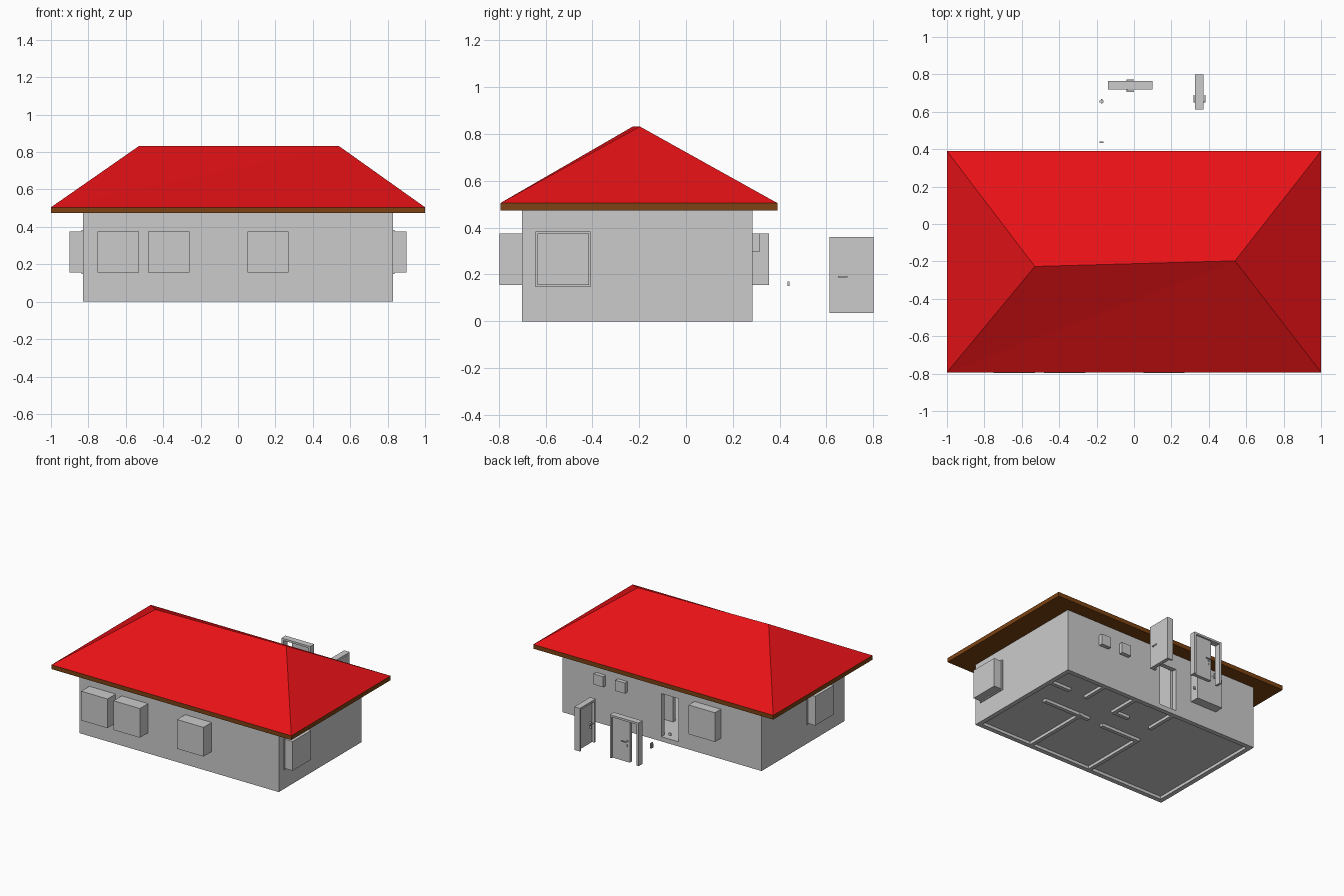
import bpy, bmesh
from math import pi
from mathutils import Matrix, Vector

if "Cube" in bpy.data.objects:
    bpy.data.objects.remove(bpy.data.objects["Cube"])


def finish(bm, name, color=None):
    bmesh.ops.recalc_face_normals(bm, faces=bm.faces)
    me = bpy.data.meshes.new(name)
    bm.to_mesh(me)
    bm.free()
    ob = bpy.data.objects.new(name, me)
    bpy.context.collection.objects.link(ob)
    if color:
        mat = bpy.data.materials.new(name + "_paint")
        mat.diffuse_color = (*color, 1)
        mat.use_nodes = True
        mat.node_tree.nodes["Principled BSDF"].inputs["Base Color"].default_value = mat.diffuse_color
        me.materials.append(mat)
    return ob


def add_box(bm, lo, hi):
    lo, hi = Vector(lo), Vector(hi)
    m = Matrix.Translation((lo + hi) / 2) @ Matrix.Diagonal((*(hi - lo), 1))
    bmesh.ops.create_cube(bm, size=1, matrix=m)


def boxes(name, parts, color=None):
    bm = bmesh.new()
    for lo, hi in parts:
        add_box(bm, lo, hi)
    return finish(bm, name, color)


def cut(target, name, lo, hi):
    cutter = boxes(name, [(lo, hi)])
    cutter.hide_render = True
    cutter.hide_viewport = True
    cutter.display_type = 'WIRE'
    mod = target.modifiers.new(name, 'BOOLEAN')
    mod.operation = 'DIFFERENCE'
    mod.solver = 'EXACT'
    mod.object = cutter


X, Y0, Y1, T, TOP = 0.83, -0.70, 0.285, 0.035, 0.475

# Outer wall shell with the entrance opening in the back wall
walls = boxes("outer_walls", [((-X, Y0, 0), (X, Y1, TOP))])
cut(walls, "room_cutter", (-X + T, Y0 + T, -0.1), (X - T, Y1 - T, 0.6))
cut(walls, "entrance_cutter", (-0.135, Y1 - 0.1, 0.035), (0.006, Y1 + 0.1, 0.36))

# Floor slab
boxes("floor", [((-X + T, Y0 + T, 0.022), (X - T, Y1 - T, 0.035))])

# Interior partitions: centre lines x0, y0, x1, y1
h = 0.014
for i, (x0, y0, x1, y1) in enumerate([
        (0.355, Y0 + T + h, 0.355, -0.15), (-0.165, Y0 + T + h, -0.165, -0.165),
        (0.645, 0.065, X - T - h, 0.065), (0.29, -0.155, 0.655, -0.155),
        (0.48, 0.07, 0.48, Y1 - T - h), (0.205, 0.03, 0.205, Y1 - T - h),
        (0.09, 0.03, 0.205, 0.03), (-0.13, 0.03, -0.13, Y1 - T - h),
        (-0.165, -0.165, 0.14, -0.165)]):
    boxes(f"partition_{i}", [((x0 - h, y0 - h, 0), (x1 + h, y1 + h, TOP))])

# Projecting window blocks
ZB, ZT = 0.155, 0.375
for i, x in enumerate((-0.75, -0.48, 0.05)):
    boxes(f"front_window_{i}", [((x, -0.797, ZB), (x + 0.22, Y0 + T, ZT))])
boxes("back_window", [((-0.49, Y1 - T, ZB), (-0.27, 0.355, ZT))])
for i, x in enumerate((0.29, 0.47)):
    boxes(f"small_back_window_{i}", [((x, Y1 - T, 0.295), (x + 0.08, 0.315, ZT))])
for side, s, a, b in (("right", 1, -0.635, -0.415), ("left", -1, -0.473, -0.255)):
    for part, out, g in (("window", 0.90, 0), ("window_surround", 0.838, 0.008)):
        xs = sorted((s * (X - T), s * out))
        boxes(f"{side}_{part}", [((xs[0], a - g, ZB - g), (xs[1], b + g, ZT + g))])

# Eave board and hipped roof
EX, EY0, EY1, EZ = 1.0, -0.793, 0.39, 0.505
boxes("eaves", [((-EX, EY0, TOP - 0.002), (EX, EY1, EZ))], (0.2, 0.055, 0.006))
bm = bmesh.new()
a, b, c, d, l, r = [bm.verts.new(p) for p in (
    (-EX, EY0, EZ), (EX, EY0, EZ), (EX, EY1, EZ), (-EX, EY1, EZ),
    (-0.53, -0.227, 0.832), (0.54, -0.197, 0.832))]
for f in ((a, b, r), (a, r, l), (b, c, r), (c, d, l), (c, l, r), (d, a, l), (a, d, c, b)):
    bm.faces.new(f)
finish(bm, "roof", (0.8, 0.006, 0.008))


def handle(name, m):
    """Lever handles on both sides; local x runs along the door, y through it."""
    bm = bmesh.new()
    bmesh.ops.create_cone(bm, cap_ends=True, segments=16, radius1=0.009, radius2=0.009,
                          depth=0.036, matrix=Matrix.Translation((0, 0, 0.19)) @ Matrix.Rotation(pi / 2, 4, 'X'))
    bmesh.ops.create_cone(bm, cap_ends=True, segments=12, radius1=0.003, radius2=0.003,
                          depth=0.064, matrix=Matrix.Translation((0, 0, 0.19)) @ Matrix.Rotation(pi / 2, 4, 'X'))
    for s in (-1, 1):
        ys = sorted((s * 0.027, s * 0.033))
        add_box(bm, (-0.003, ys[0], 0.187), (0.038, ys[1], 0.193))
    add_box(bm, (-0.002, -0.018, 0.15), (0.002, 0.018, 0.166))
    finish(bm, name, None).matrix_world = m


# Free-standing entrance door: frame with an open side light
ya, yb, z0, z1, zi = 0.718, 0.765, 0.035, 0.36, 0.345
boxes("entrance_frame", [((0.085, ya, z0), (0.10, yb, z1)), ((-0.14, ya, z0), (-0.122, yb, z1)),
                         ((-0.122, ya, zi), (0.085, yb, z1))])
boxes("entrance_leaf", [((-0.058, ya + 0.008, z0), (0.085, yb - 0.013, zi))])
handle("entrance_handle", Matrix.Translation((-0.037, 0.74, 0)))

# Free-standing side door
xa, xb = 0.325, 0.371
boxes("side_door_frame", [((xa, 0.612, z0), (xb, 0.625, z1)), ((xa, 0.787, z0), (xb, 0.80, z1)),
                          ((xa, 0.625, zi), (xb, 0.787, z1))])
boxes("side_door_leaf", [((xa + 0.02, 0.625, z0), (xb + 0.001, 0.787, zi))])
handle("side_door_handle", Matrix.Translation((0.35, 0.652, 0)) @ Matrix.Rotation(pi / 2, 4, 'Z'))

# Loose lock parts beside the doors
boxes("lock_plate", [((-0.184, 0.433, 0.15), (-0.164, 0.442, 0.17))])
boxes("lock_body", [((-0.177, 0.643, 0.14), (-0.169, 0.668, 0.18)),
                    ((-0.184, 0.65, 0.145), (-0.164, 0.66, 0.175))])
